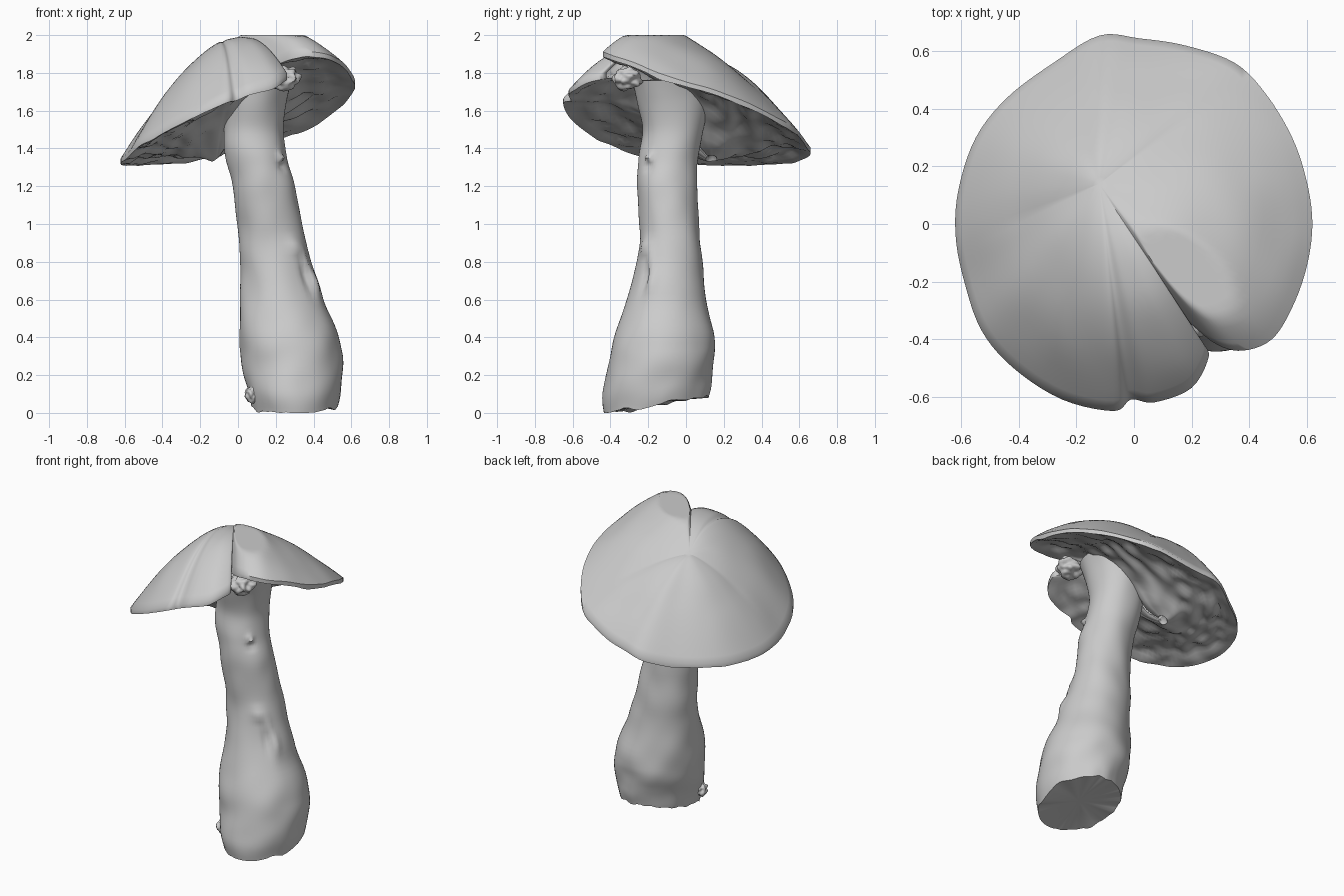
import bpy, bmesh, math
from mathutils import Vector, noise

if "Cube" in bpy.data.objects:
    bpy.data.objects.remove(bpy.data.objects["Cube"])


def spline(pts, steps, closed=False):
    """Catmull-Rom interpolation through points of any dimension."""
    n, out = len(pts), []
    for i in range(n if closed else n - 1):
        idx = [i - 1, i, i + 1, i + 2]
        idx = [k % n if closed else min(max(k, 0), n - 1) for k in idx]
        p = [Vector(pts[k]) for k in idx]
        for j in range(steps):
            t = j / steps
            out.append(0.5 * (2 * p[1] + (p[2] - p[0]) * t
                       + (2 * p[0] - 5 * p[1] + 4 * p[2] - p[3]) * t * t
                       + (3 * p[1] - p[0] - 3 * p[2] + p[3]) * t ** 3))
    if not closed:
        out.append(Vector(pts[-1]))
    return out


def loft(name, rings, first, last):
    """Closed skin over a list of rings, with a fan at each end."""
    bm = bmesh.new()
    rows = [[bm.verts.new(p) for p in ring] for ring in rings]
    n = len(rows[0])
    for a, b in zip(rows, rows[1:]):
        for i in range(n):
            k = (i + 1) % n
            bm.faces.new((a[i], a[k], b[k], b[i]))
    for row, point in ((rows[0], first), (rows[-1], last)):
        tip = bm.verts.new(point)
        for i in range(n):
            bm.faces.new((tip, row[i], row[(i + 1) % n]))
    bmesh.ops.recalc_face_normals(bm, faces=bm.faces)
    mesh = bpy.data.meshes.new(name)
    bm.to_mesh(mesh)
    bm.free()
    obj = bpy.data.objects.new(name, mesh)
    bpy.context.collection.objects.link(obj)
    for o in bpy.context.selected_objects:
        o.select_set(False)
    obj.select_set(True)
    bpy.context.view_layer.objects.active = obj
    bpy.ops.object.shade_smooth_by_angle(angle=math.radians(50))
    return obj


def rough(p, freq, amp):
    return amp * noise.noise(Vector(p) * freq)


# Cap rim, counter-clockwise from the inner end of the tear
RIM = [(.13, -.29, 1.86), (.20, -.35, 1.87), (.29, -.42, 1.90), (.38, -.44, 1.91),
       (.48, -.40, 1.90), (.55, -.29, 1.86), (.60, -.15, 1.80), (.62, 0, 1.75),
       (.60, .15, 1.71), (.55, .30, 1.65), (.46, .45, 1.58), (.35, .56, 1.52),
       (.18, .62, 1.46), (.02, .645, 1.42), (-.12, .655, 1.39), (-.28, .56, 1.35),
       (-.44, .44, 1.34), (-.55, .30, 1.335), (-.61, .12, 1.34), (-.62, -.04, 1.35),
       (-.59, -.20, 1.37), (-.53, -.37, 1.43), (-.42, -.50, 1.49), (-.25, -.61, 1.58),
       (-.07, -.65, 1.66), (-.01, -.61, 1.68), (.07, -.62, 1.71), (.20, -.57, 1.75),
       (.26, -.46, 1.79), (.23, -.42, 1.80), (.18, -.43, 1.80), (.15, -.38, 1.82)]
CX, CY, CZ = -.12, .14, 1.87
SX, SY = .10, -.08


def cap_top(r, s):
    dx, dy = r.x - CX, r.y - CY
    lift = .6 * max(0, .1 + .9 * math.cos(math.atan2(dy, dx) + math.radians(60)))
    lift *= math.hypot(dx, dy) / .75
    z = CZ + (r.z - CZ) * s ** 1.5 + lift * s * (1 - s)
    p = Vector((CX + dx * s, CY + dy * s, z))
    p.z = min(2.0, p.z + rough(p, 5, .008))
    return p


def cap_under(r, s):
    p = cap_top(r, s)
    dx, dy = p.x - SX, p.y - SY
    k = min(1, .2 / max(.001, math.hypot(dx, dy)))
    inner = 1.48 + .7 * dx * k - .4 * dy * k
    z = inner + (r.z - .025 - inner) * s + .05 * math.sin(math.pi * s)
    z += rough(p, 9, .035) * min(1, 4 * (1 - s) + .3)
    p.z = min(z, p.z - .025)
    return p


rim = spline(RIM, 5, True)
levels = [i / 22 for i in range(1, 23)]
rings = [[cap_top(r, s) for r in rim] for s in levels]
rings += [[cap_under(r, s) for r in rim] for s in reversed(levels)]
loft("cap", rings, (CX, CY, CZ), (CX, CY, 1.40))

# Stem: height, then left/right and front/back extents
STEM = [(.00, .07, .53, -.43, .12), (.10, .045, .55, -.44, .13),
        (.25, .02, .555, -.41, .15), (.40, .01, .53, -.385, .145),
        (.60, .01, .46, -.31, .105), (.80, .01, .39, -.26, .09),
        (1.0, 0, .34, -.25, .075), (1.2, -.03, .30, -.26, .06),
        (1.35, -.06, .26, -.25, .07), (1.5, -.07, .235, -.24, .10),
        (1.65, -.06, .26, -.26, .13), (1.76, -.05, .29, -.29, .14)]
# Scars on the stem: angle, height, angular spread, height spread, amount
SCARS = [(-50, .88, 14, .025, .025), (-38, .80, 8, .06, .022), (-28, .70, 8, .06, .02),
         (-42, .74, 7, .09, -.025), (-40, 1.35, 7, .02, .03), (-40, 1.31, 9, .02, -.02)]


def stem_ring(row, n=64):
    z, x0, x1, y0, y1 = row
    ring = []
    for i in range(n):
        a = 2 * math.pi * i / n
        deg = math.degrees(a) - (360 if a > math.pi else 0)
        p = Vector(((x0 + x1) / 2 + (x1 - x0) / 2 * math.cos(a),
                    (y0 + y1) / 2 + (y1 - y0) / 2 * math.sin(a), z))
        push = rough(p, 6, .012)
        for sa, sz, wa, wz, amt in SCARS:
            push += amt * math.exp(-((deg - sa) / wa) ** 2 - ((z - sz) / wz) ** 2)
        p.x += push * math.cos(a)
        p.y += push * math.sin(a)
        # cut base slopes up towards the back and is ragged
        fade = max(0, 1 - z / .35)
        p.z += fade * max(0, .17 * (p.y + .40) + rough((p.x, p.y, 3), 14, .025))
        ring.append(p)
    return ring


stem_rings = [stem_ring(r) for r in spline(STEM, 6)]
loft("stem", stem_rings, (.30, -.16, .06), (.12, -.07, 1.77))

# Torn flesh scraps: one under the tear, one crumb at the base
for name, loc, size in (("torn_flesh", (.25, -.31, 1.77), (.08, .07, .06)),
                        ("base_crumb", (.08, -.26, .10), (.04, .05, .045))):
    bpy.ops.mesh.primitive_ico_sphere_add(subdivisions=4, radius=1, location=loc)
    scrap = bpy.context.object
    scrap.name = name
    for v in scrap.data.vertices:
        v.co *= 1 + rough(v.co, 2, .35)
    scrap.scale = size
    bpy.ops.object.shade_smooth_by_angle(angle=math.radians(50))
